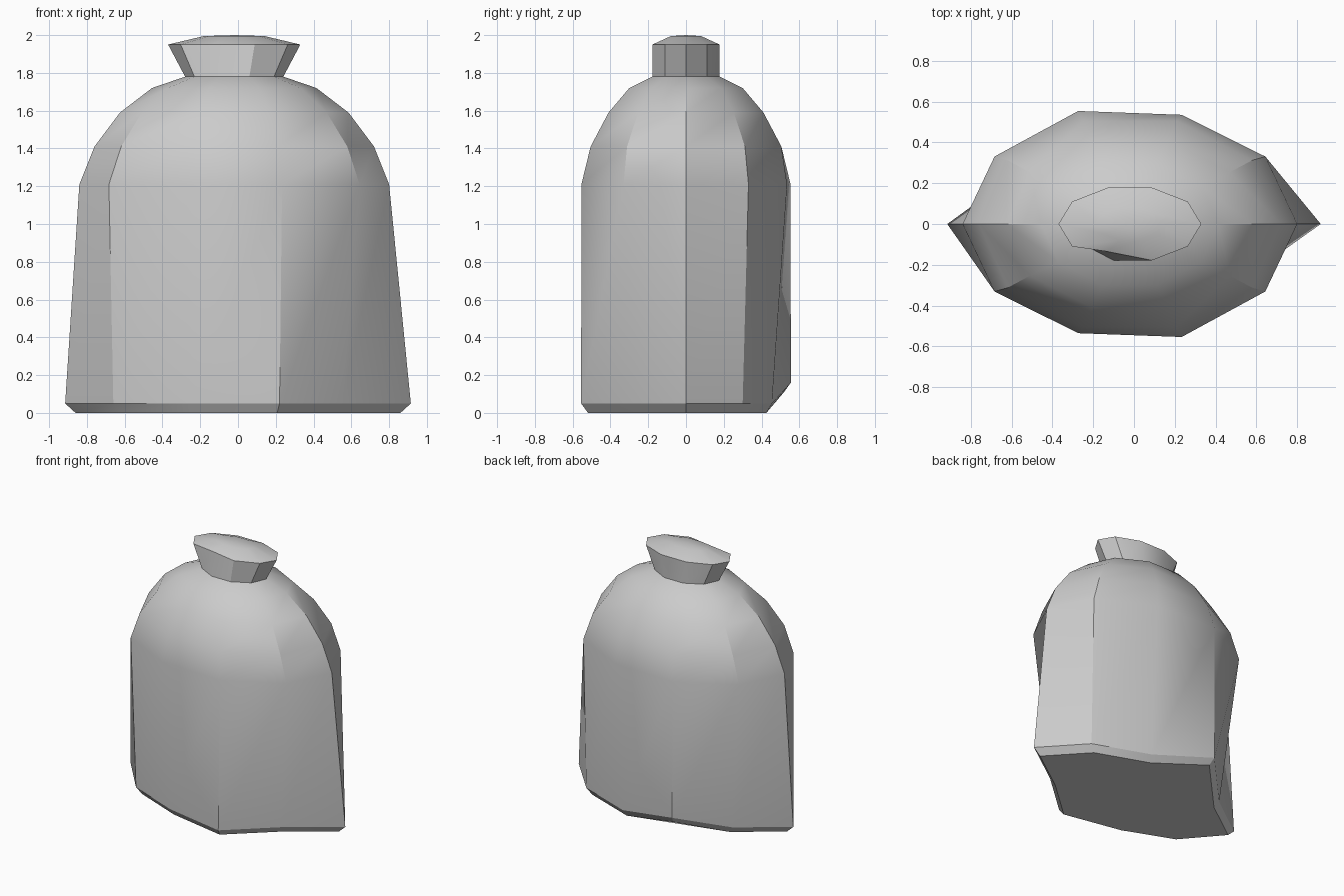
import bpy, bmesh, math

if "Cube" in bpy.data.objects:
    bpy.data.objects.remove(bpy.data.objects["Cube"])

N = 10


def ring(rx, ymax, z, cx=-0.02, skew=1.0):
    # ten-sided oval; ymax is the reach of the widest corners
    pts = []
    for i in range(N):
        a = math.tau * i / N
        k = skew if i in (3, 8) else 1.0
        pts.append((cx + rx * math.cos(a),
                    k * ymax / math.sin(math.radians(72)) * math.sin(a), z))
    return pts


def loft(name, rings, bottom=False, tip=None):
    bm = bmesh.new()
    vs = [[bm.verts.new(p) for p in r] for r in rings]
    for lo, hi in zip(vs, vs[1:]):
        for i in range(N):
            j = (i + 1) % N
            bm.faces.new((lo[i], lo[j], hi[j], hi[i]))
    if bottom:
        bm.faces.new(vs[0][::-1])
    if tip:
        t = bm.verts.new(tip)
        for i in range(N):
            bm.faces.new((vs[-1][i], vs[-1][(i + 1) % N], t))
    bmesh.ops.recalc_face_normals(bm, faces=bm.faces)
    me = bpy.data.meshes.new(name)
    bm.to_mesh(me)
    bm.free()
    ob = bpy.data.objects.new(name, me)
    bpy.context.collection.objects.link(ob)
    bpy.ops.object.select_all(action='DESELECT')
    ob.select_set(True)
    bpy.context.view_layer.objects.active = ob
    bpy.ops.object.shade_smooth_by_angle(angle=math.radians(30))
    return ob


# uneven hem of the sack, with one lifted back corner
hem = [(0.915, 0), (0.64, 0.30), (0.22, 0.455), (-0.27, 0.555), (-0.57, 0.25),
       (-0.915, 0), (-0.66, -0.30), (-0.26, -0.46), (0.22, -0.555), (0.55, -0.26)]
wall_foot = [(x, y, 0.16 if i == 3 else 0.05) for i, (x, y) in enumerate(hem)]
base = [(x * 0.94, y * 0.935, 0.11 if i == 3 else 0.0) for i, (x, y) in enumerate(hem)]

# sack body: base, walls and rounded shoulders
loft("sack_body", [
    base, wall_foot,
    ring(0.82, 0.535, 1.21, skew=1.035),
    ring(0.74, 0.505, 1.41),
    ring(0.605, 0.41, 1.59),
    ring(0.435, 0.30, 1.72),
    ring(0.26, 0.178, 1.78),
], bottom=True)

# gathered neck with a dented front rim and a low domed top
rim = ring(0.35, 0.178, 1.95)
rim[7] = (-0.13, -0.135, 1.95)
crown = ring(0.16, 0.08, 1.995)
loft("sack_neck", [ring(0.26, 0.178, 1.78), rim, crown], tip=(-0.02, 0, 2.0))
